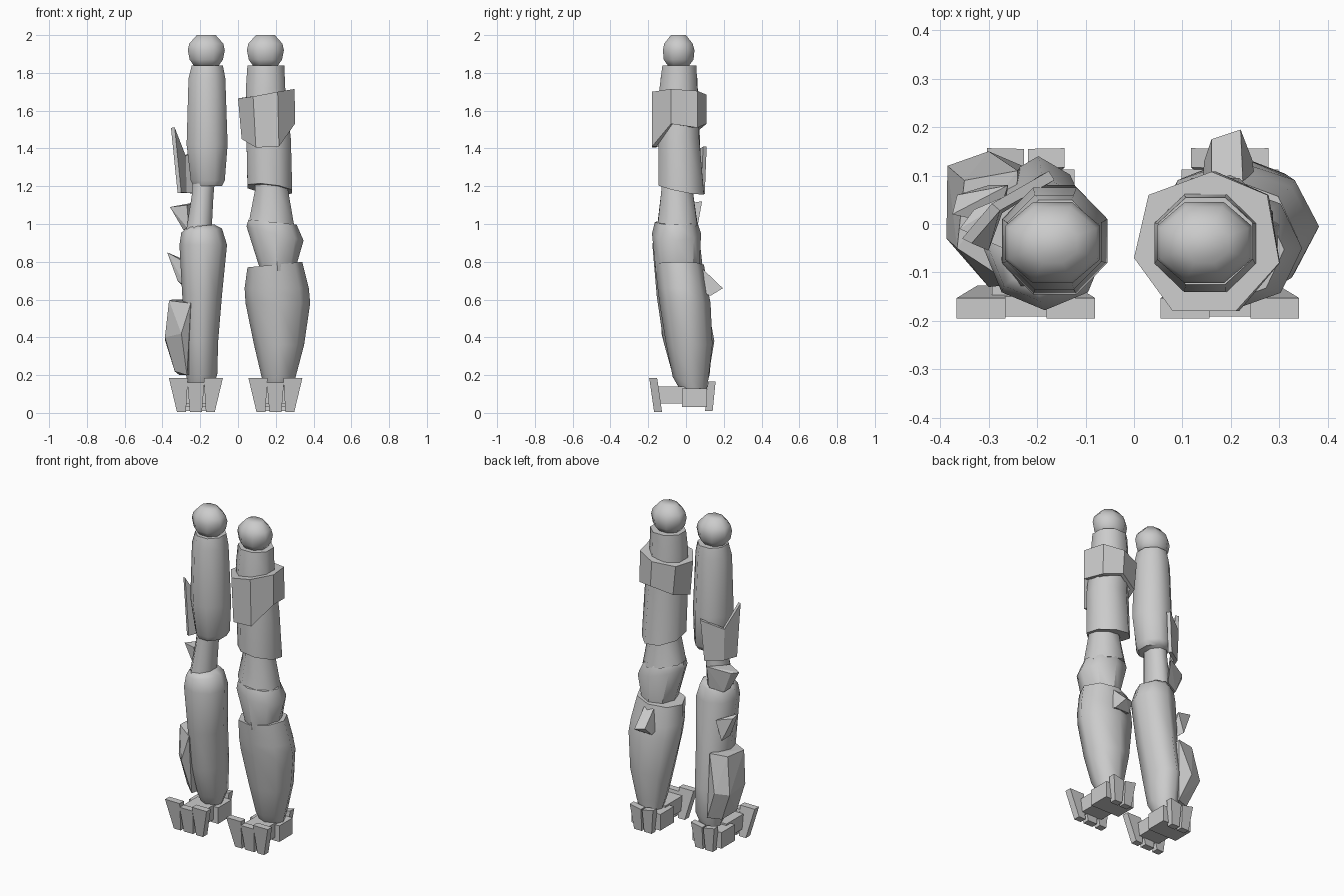
import bpy, bmesh, math

cube = bpy.data.objects.get("Cube")
if cube:
    bpy.data.objects.remove(cube, do_unlink=True)

grey = bpy.data.materials.new("plain grey")
grey.use_nodes = True
COLOR = (0.6, 0.6, 0.6, 1)
grey.diffuse_color = COLOR
grey.node_tree.nodes["Principled BSDF"].inputs["Base Color"].default_value = COLOR


def finish(name, bm, angle=0):
    """Turn a bmesh into a named object, smooth below the given angle."""
    bmesh.ops.recalc_face_normals(bm, faces=bm.faces)
    me = bpy.data.meshes.new(name)
    bm.to_mesh(me)
    bm.free()
    me.materials.append(grey)
    ob = bpy.data.objects.new(name, me)
    bpy.context.collection.objects.link(ob)
    if angle:
        bpy.ops.object.select_all(action='DESELECT')
        ob.select_set(True)
        bpy.context.view_layer.objects.active = ob
        bpy.ops.object.shade_smooth_by_angle(angle=math.radians(angle))
    return ob


def loft(name, rings, sides=8, phase=0.5, angle=58):
    """Skin rings given as x0, x1, y0, y1, z and optional slopes in x and y."""
    bm = bmesh.new()
    grow = 1 / math.cos(math.pi / sides) if phase == 0.5 else 1
    loops = []
    for x0, x1, y0, y1, z, *slope in rings:
        sx, sy = slope or (0, 0)
        loop = []
        for i in range(sides):
            a = 2 * math.pi * (i + phase) / sides
            dx = math.cos(a) * (x1 - x0) / 2 * grow
            dy = math.sin(a) * (y1 - y0) / 2 * grow
            loop.append(bm.verts.new(((x0 + x1) / 2 + dx, (y0 + y1) / 2 + dy,
                                      z + sx * dx + sy * dy)))
        loops.append(loop)
    for a, b in zip(loops, loops[1:]):
        for i in range(sides):
            j = (i + 1) % sides
            bm.faces.new((a[i], a[j], b[j], b[i]))
    bm.faces.new(loops[0])
    bm.faces.new(loops[-1])
    return finish(name, bm, angle)


def hull(name, pts):
    """Flat-faced convex block around a few corners."""
    bm = bmesh.new()
    for p in pts:
        bm.verts.new(p)
    bmesh.ops.convex_hull(bm, input=bm.verts[:])
    bmesh.ops.dissolve_limit(bm, angle_limit=0.02, verts=bm.verts[:], edges=bm.edges[:])
    return finish(name, bm)


def plate(name, strips, thick):
    """Thin bent armour plate: columns of bottom and top corners."""
    bm = bmesh.new()
    cols = [[bm.verts.new(p) for p in s] for s in strips]
    for a, b in zip(cols, cols[1:]):
        bm.faces.new((a[0], b[0], b[1], a[1]))
    ob = finish(name, bm)
    mod = ob.modifiers.new("thickness", 'SOLIDIFY')
    mod.thickness = thick
    mod.offset = 0
    return ob


def box(name, x0, x1, y0, y1, z0, z1):
    return hull(name, [(x, y, z) for x in (x0, x1) for y in (y0, y1) for z in (z0, z1)])


# Hip balls
for side, c in (("left", 0.145), ("right", -0.168)):
    loft(side + "_hip_ball", [
        (c - 0.05, c + 0.05, -0.08, 0.0, 2.0),
        (c - 0.09, c + 0.09, -0.115, 0.035, 1.955),
        (c - 0.098, c + 0.098, -0.122, 0.045, 1.92),
        (c - 0.088, c + 0.088, -0.118, 0.04, 1.87),
        (c - 0.06, c + 0.06, -0.09, 0.01, 1.83)], angle=75)

# Left thigh, knee and shin
loft("left_thigh", [
    (0.05, 0.245, -0.125, 0.055, 1.84),
    (0.042, 0.25, -0.14, 0.06, 1.72),
    (0.045, 0.28, -0.145, 0.07, 1.45),
    (0.05, 0.287, -0.145, 0.095, 1.185, -0.12, -0.2)])
loft("left_knee_sleeve", [
    (0.09, 0.25, -0.13, 0.03, 1.26),
    (0.09, 0.265, -0.13, 0.035, 1.18),
    (0.06, 0.30, -0.15, 0.06, 1.0, -0.2, 0)])
loft("left_knee", [
    (0.055, 0.31, -0.165, 0.06, 1.01, -0.1, 0),
    (0.045, 0.347, -0.18, 0.08, 0.95, -0.25, 0),
    (0.12, 0.30, -0.16, 0.07, 0.75)], phase=0, angle=45)
loft("left_shin", [
    (0.05, 0.34, -0.165, 0.095, 0.785, 0.1, 0),
    (0.035, 0.375, -0.15, 0.115, 0.66),
    (0.04, 0.382, -0.14, 0.13, 0.58),
    (0.085, 0.35, -0.105, 0.14, 0.36),
    (0.125, 0.305, -0.07, 0.12, 0.19),
    (0.14, 0.28, -0.03, 0.11, 0.12)], phase=0)
hull("left_calf_spur", [
    (0.14, 0.07, 0.64), (0.25, 0.07, 0.64), (0.16, 0.08, 0.77), (0.225, 0.08, 0.77),
    (0.16, 0.175, 0.67), (0.22, 0.195, 0.66), (0.145, 0.13, 0.62), (0.245, 0.13, 0.62)])

# Left thigh cuff: slanted band with a ragged lower rim (x, y, top z, bottom z)
CUFF = [(0.0, -0.07, 1.665, 1.45), (0.08, -0.18, 1.675, 1.405), (0.21, -0.18, 1.70, 1.41),
        (0.30, -0.08, 1.715, 1.53), (0.275, 0.06, 1.705, 1.51), (0.16, 0.108, 1.685, 1.53),
        (0.03, 0.06, 1.67, 1.49)]
bm = bmesh.new()
top = [bm.verts.new((x, y, t)) for x, y, t, b in CUFF]
low = [bm.verts.new((0.165 + (x - 0.155) * 0.94, y, b)) for x, y, t, b in CUFF]
for i in range(len(CUFF)):
    j = (i + 1) % len(CUFF)
    bm.faces.new((top[i], top[j], low[j], low[i]))
bm.faces.new(top)
cuff = finish("left_thigh_cuff", bm)
mod = cuff.modifiers.new("thickness", 'SOLIDIFY')
mod.thickness = 0.025

# Right thigh and knee
loft("right_thigh", [
    (-0.245, -0.08, -0.12, 0.05, 1.84),
    (-0.262, -0.067, -0.135, 0.06, 1.77),
    (-0.272, -0.055, -0.145, 0.075, 1.42),
    (-0.25, -0.07, -0.125, 0.08, 1.23),
    (-0.235, -0.085, -0.11, 0.06, 1.2)])
loft("right_knee_sleeve", [
    (-0.235, -0.12, -0.10, 0.04, 1.26),
    (-0.245, -0.13, -0.11, 0.04, 1.15),
    (-0.275, -0.14, -0.13, 0.04, 0.96)])

# Right shin, leaning outwards, with its flared outer guard
loft("right_shin", [
    (-0.27, -0.125, -0.14, 0.045, 0.99, 0.1, 0),
    (-0.30, -0.085, -0.16, 0.06, 0.965, 0.1, 0),
    (-0.31, -0.058, -0.178, 0.075, 0.89),
    (-0.295, -0.085, -0.155, 0.105, 0.62),
    (-0.29, -0.105, -0.12, 0.14, 0.38),
    (-0.275, -0.11, -0.07, 0.125, 0.2),
    (-0.26, -0.14, -0.03, 0.10, 0.13)], phase=0)
hull("right_shin_guard", [
    (-0.365, -0.05, 0.595), (-0.25, -0.125, 0.58), (-0.35, 0.09, 0.60), (-0.24, 0.11, 0.60),
    (-0.387, -0.03, 0.40), (-0.30, -0.13, 0.42), (-0.385, 0.12, 0.38), (-0.30, 0.15, 0.38),
    (-0.335, -0.02, 0.22), (-0.27, -0.07, 0.20), (-0.31, 0.09, 0.20), (-0.23, 0.12, 0.20)])

# Right loose plates: horned thigh plate, knee plate and shin fin
plate("right_thigh_plate", [
    [(-0.31, -0.05, 1.165), (-0.345, -0.035, 1.51)],
    [(-0.28, 0.03, 1.165), (-0.285, 0.035, 1.36)],
    [(-0.19, 0.09, 1.16), (-0.17, 0.10, 1.41)]], 0.022)
hull("right_knee_plate", [
    (-0.36, -0.01, 1.09), (-0.27, -0.05, 1.10), (-0.33, 0.03, 1.09), (-0.20, 0.085, 1.12),
    (-0.29, -0.02, 0.97), (-0.26, -0.05, 0.97), (-0.28, 0.03, 0.96), (-0.20, 0.06, 0.98)])
hull("right_shin_fin", [
    (-0.375, 0.02, 0.85), (-0.365, 0.06, 0.83), (-0.285, 0.0, 0.80), (-0.26, 0.08, 0.80),
    (-0.32, 0.02, 0.70), (-0.30, 0.08, 0.68), (-0.27, 0.0, 0.66)])

# Feet: splayed toe plate, bridge, heel block and two heel plates
for side, c in (("left", 0.198), ("right", -0.223)):
    def toe_part(name, x0, x1, u0, u1, z0, z1):
        """Slab of the tilted toe plate, top span x0-x1, bottom span u0-u1."""
        pts = []
        for (a, b), z in (((x0, x1), z1), ((u0, u1), z0)):
            y = -0.168 - 0.145 * z
            pts += [(c + x, y + d, z) for x in (a, b) for d in (0, 0.042)]
        hull(side + name, pts)

    for m, tag in ((-1, "_inner"), (1, "_outer")):
        toe_part("_toe" + tag, m * 0.143, m * 0.042, m * 0.10, m * 0.053, 0.005, 0.185)
        hull(side + "_heel_plate" + tag, [
            (c + m * x, y, z) for x, z in ((0.008, 0.01), (0.06, 0.01), (0.004, 0.15), (0.08, 0.165))
            for y in (0.10 + 0.1 * z, 0.14 + 0.1 * z)])
    toe_part("_toe_middle", -0.045, 0.045, -0.032, 0.032, 0.005, 0.16)
    box(side + "_foot_bridge", c - 0.07, c + 0.07, -0.155, 0.02, 0.05, 0.14)
    box(side + "_heel_block", c - 0.10, c + 0.10, -0.02, 0.112, 0.03, 0.13)
